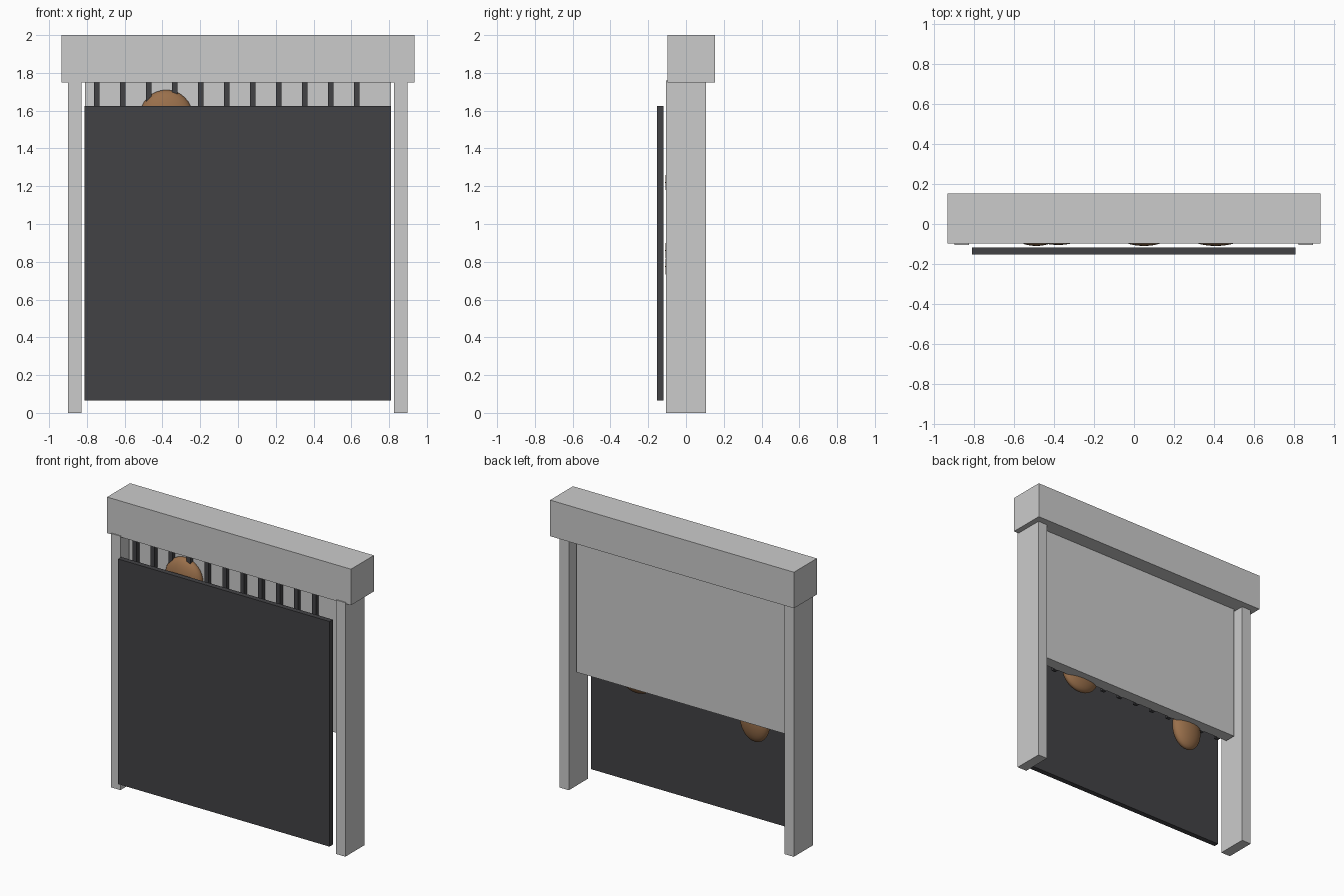
import bpy

if "Cube" in bpy.data.objects:
    bpy.data.objects.remove(bpy.data.objects["Cube"])


def material(name, color):
    m = bpy.data.materials.new(name)
    m.diffuse_color = (*color, 1)
    m.use_nodes = True
    m.node_tree.nodes["Principled BSDF"].inputs["Base Color"].default_value = m.diffuse_color
    return m


DARK = material("dark", (0.055, 0.055, 0.06))
BROWN = material("brown", (0.32, 0.16, 0.07))


def box(name, x, y, z, mat=None):
    """Box from (min, max) ranges on each axis."""
    bpy.ops.mesh.primitive_cube_add(size=1, location=[sum(r) / 2 for r in (x, y, z)])
    o = bpy.context.object
    o.name = name
    o.scale = [r[1] - r[0] for r in (x, y, z)]
    bpy.ops.object.transform_apply(location=False, rotation=False, scale=True)
    if mat:
        o.data.materials.append(mat)
    return o


def lump(name, loc, radii, tilt=0):
    """Smooth rounded knob set into the back panel."""
    bpy.ops.mesh.primitive_uv_sphere_add(segments=32, ring_count=16, radius=1,
                                         location=loc, rotation=(0, tilt, 0))
    o = bpy.context.object
    o.name = name
    o.scale = radii
    bpy.ops.object.transform_apply(location=False, rotation=False, scale=True)
    bpy.ops.object.shade_smooth()
    o.data.materials.append(BROWN)


# Frame: header beam and two posts
box("header_beam", (-0.935, 0.935), (-0.098, 0.153), (1.75, 2.0))
box("left_post", (-0.9, -0.828), (-0.105, 0.105), (0, 1.76))
box("right_post", (0.825, 0.897), (-0.105, 0.105), (0, 1.76))

# Back panel hanging from the beam, and the dark front panel
box("back_panel", (-0.81, 0.81), (-0.035, 0.045), (0.8, 1.76))
box("front_panel", (-0.812, 0.81), (-0.154, -0.118), (0.065, 1.625), DARK)

# Vertical slats on the front of the back panel
for i in range(11):
    cx = -0.747 + i * 0.1375
    box(f"slat_{i + 1}", (cx - 0.015, cx + 0.015), (-0.065, -0.034), (0.8, 1.76), DARK)

# Brown rounded lumps among the slats
lump("upper_lump", (-0.38, -0.045, 1.57), (0.14, 0.06, 0.14))
lump("lower_left_lump", (-0.49, -0.055, 0.775), (0.11, 0.055, 0.145), 0.1)
lump("lower_right_lump", (0.41, -0.055, 0.86), (0.145, 0.055, 0.135))
lump("middle_lump", (0.05, -0.055, 1.22), (0.13, 0.055, 0.13))
